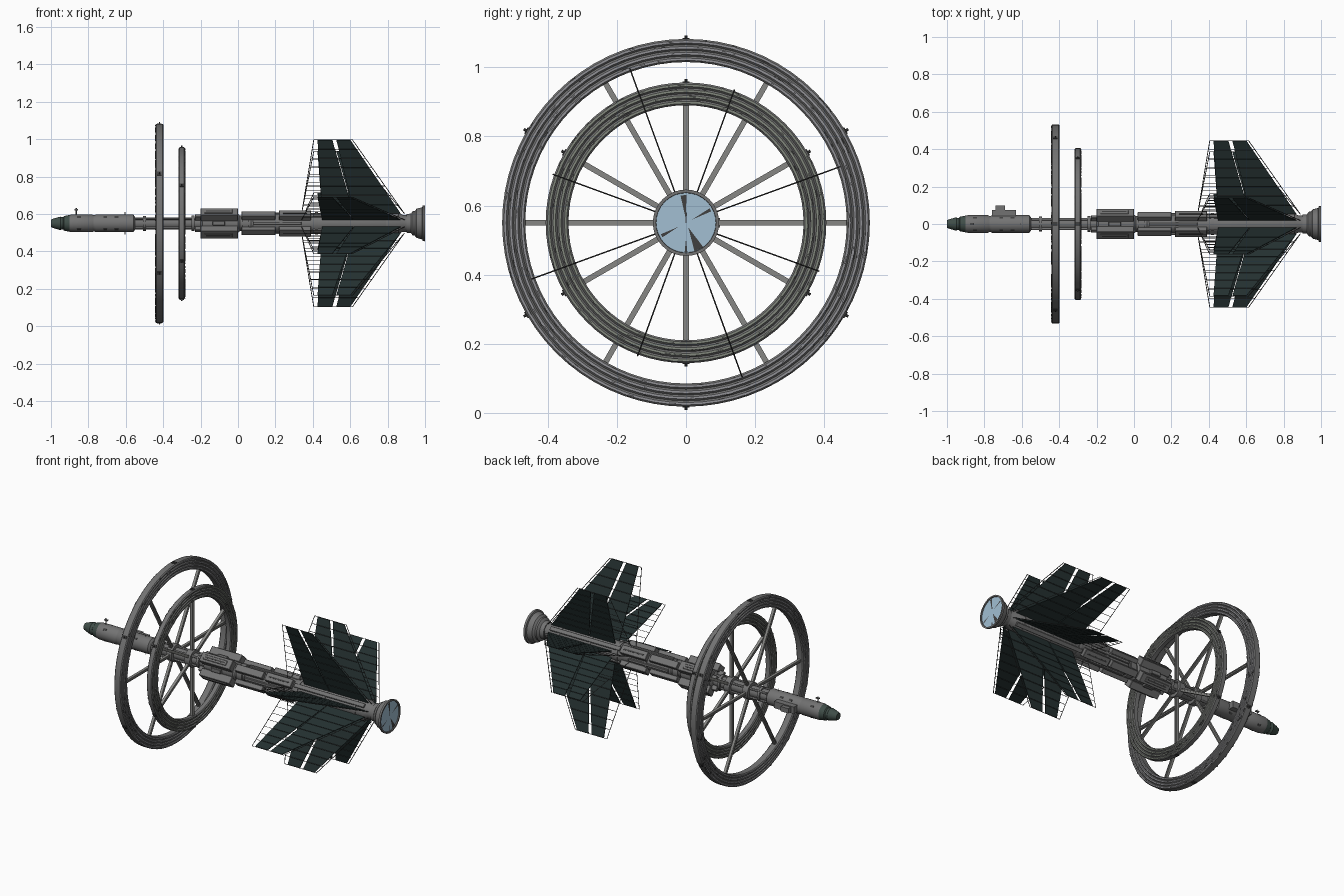
import bpy, bmesh, math, random
from math import cos, sin, pi, radians
from mathutils import Vector, Matrix

cube = bpy.data.objects.get("Cube")
if cube:
    bpy.data.objects.remove(cube, do_unlink=True)
random.seed(4)
AXIS_Z = 0.55


def material(name, rgb):
    m = bpy.data.materials.new(name)
    m.use_nodes = True
    m.diffuse_color = (*rgb, 1)
    m.node_tree.nodes["Principled BSDF"].inputs["Base Color"].default_value = (*rgb, 1)
    return m


HULL = material("hull grey", (0.17, 0.17, 0.17))
LIGHT = material("ring grey", (0.29, 0.29, 0.31))
GREEN = material("ring green grey", (0.23, 0.25, 0.21))
DARK = material("dark grey", (0.05, 0.05, 0.05))
PANEL = material("radiator panel", (0.018, 0.03, 0.03))
NOSE = material("nose green", (0.05, 0.075, 0.065))
GLOW = material("engine blue", (0.36, 0.52, 0.65))
SPOKE = material("spoke grey", (0.24, 0.24, 0.23))


def finish(bm, name, mats, smooth=False):
    bmesh.ops.recalc_face_normals(bm, faces=bm.faces)
    me = bpy.data.meshes.new(name)
    bm.to_mesh(me)
    bm.free()
    for m in mats:
        me.materials.append(m)
    ob = bpy.data.objects.new(name, me)
    ob.location.z = AXIS_Z
    bpy.context.collection.objects.link(ob)
    if smooth:
        bpy.ops.object.select_all(action='DESELECT')
        ob.select_set(True)
        bpy.context.view_layer.objects.active = ob
        bpy.ops.object.shade_smooth_by_angle(angle=radians(35))
    return ob


def lathe(name, profile, mats, sides=32, closed=False, rule=None):
    """Spin (x, radius) points about the long axis."""
    bm = bmesh.new()
    rings = [[bm.verts.new((x, r * cos(2 * pi * i / sides), r * sin(2 * pi * i / sides)))
              for i in range(sides)] for x, r in profile]
    pairs = list(zip(rings, rings[1:])) + ([(rings[-1], rings[0])] if closed else [])
    for k, (a, b) in enumerate(pairs):
        for i in range(sides):
            j = (i + 1) % sides
            f = bm.faces.new((a[i], a[j], b[j], b[i]))
            f.material_index = rule(k) if rule else 0
    if not closed:
        bm.faces.new(rings[0])
        bm.faces.new(rings[-1])
    return finish(bm, name, mats, True)


def place(angle):
    """Turn about the long axis; zero points to +y, ninety to +z."""
    return Matrix.Rotation(radians(angle), 4, 'X')


def box(bm, lo, hi, angle=0, mat=0):
    lo, hi = Vector(lo), Vector(hi)
    m = place(angle) @ Matrix.Translation((lo + hi) / 2) @ Matrix.Diagonal((*(hi - lo), 1))
    for v in bmesh.ops.create_cube(bm, size=1, matrix=m)["verts"]:
        for f in v.link_faces:
            f.material_index = mat


def rod(bm, a, b, radius, angle=0, sides=4):
    a, b = Vector(a), Vector(b)
    turn = (b - a).to_track_quat('Z', 'Y').to_matrix().to_4x4()
    bmesh.ops.create_cone(bm, cap_ends=True, segments=sides, radius1=radius, radius2=radius,
                          depth=(b - a).length,
                          matrix=place(angle) @ Matrix.Translation((a + b) / 2) @ turn)


# Central hull and nose
lathe("nose_cone", [(-1, 0.02), (-0.985, 0.026), (-0.95, 0.036), (-0.945, 0.033),
                    (-0.935, 0.033), (-0.93, 0.039), (-0.9, 0.045)], [NOSE])
lathe("crew_section", [(-0.9, 0.045), (-0.89, 0.047), (-0.78, 0.047), (-0.775, 0.044),
                       (-0.765, 0.044), (-0.76, 0.047), (-0.56, 0.047), (-0.55, 0.034)], [HULL])
lathe("spine", [(-0.555, 0.032), (-0.2, 0.032), (-0.19, 0.05), (0, 0.05), (0.01, 0.042),
                (0.07, 0.042), (0.08, 0.05), (0.38, 0.05), (0.4, 0.056),
                (0.86, 0.056), (0.88, 0.045), (0.94, 0.045)], [HULL])
lathe("engine_bell", [(0.9, 0.05), (0.925, 0.052), (0.935, 0.066), (0.945, 0.066), (0.955, 0.078),
                      (0.985, 0.086), (0.988, 0.095), (1, 0.096), (1, 0.087), (0.992, 0.086)], [HULL])
lathe("engine_glow", [(0.99, 0.087), (0.994, 0.087)], [GLOW])

# Dark vanes on the engine disc
bm = bmesh.new()
for angle, r0, r1, w in ((28, .02, .08, .005), (95, .015, .08, .009), (90, -.01, .03, .003),
                         (208, .025, .08, .005), (270, .045, .085, .004), (296, .015, .085, .014)):
    tri = [(0.996, r0, 0), (0.996, r1, -w), (0.996, r1, w)]
    bm.faces.new([bm.verts.new(place(angle) @ Vector(p)) for p in tri])
finish(bm, "engine_vanes", [DARK])

# Collars along the hull
for i, (x, r) in enumerate(((-0.5, .04), (-0.42, .05), (-0.3, .05), (-0.24, .042),
                            (0.04, .05), (0.23, .055), (0.42, .06), (0.6, .059), (0.8, .059))):
    w = 0.018 if r == .05 else 0.008
    lathe(f"collar_{i + 1}", [(x - w, r - .012), (x - w, r), (x + w, r), (x + w, r - .012)], [HULL])

# Pods, conduits and tanks clamped round the hull
bm = bmesh.new()
for q in range(4):
    a = 45 + 90 * q
    box(bm, (-0.2, .045, -.028), (0, .088, .028), a)
    box(bm, (-0.18, .087, -.014), (-0.03, .093, .014), a)
    box(bm, (-0.135, .045, -.012), (-0.07, .064, .012), a + 45)
    box(bm, (0.02, .045, -.02), (0.2, .072, .02), a)
    box(bm, (0.22, .045, -.024), (0.39, .076, .024), a)
    box(bm, (0.08, .045, -.008), (0.34, .058, .008), a + 45)
    box(bm, (0.4, .045, -.012), (0.86, .064, .012), a)
    rod(bm, (-0.55, .036, 0), (-0.2, .036, 0), .007, a, 8)
    box(bm, (-0.23, .03, -.01), (-0.19, .058, .01), a)
bmesh.ops.bevel(bm, geom=bm.edges[:], offset=0.002, segments=1, affect='EDGES')
finish(bm, "hull_pods", [HULL])

# Hatches and dark slots on the hull
bm = bmesh.new()
for q in range(4):
    for x in (-0.86, -0.72, -0.66):
        box(bm, (x, .044, -.006), (x + .02, .048, .006), 45 + 90 * q)
    box(bm, (-0.17, .09, -.004), (-0.04, .094, .004), 45 + 90 * q)
    box(bm, (0.24, .073, -.004), (0.37, .078, .004), 45 + 90 * q)
finish(bm, "hull_slots", [DARK])

# Side docking module and masts
bm = bmesh.new()
box(bm, (-0.76, .04, -.02), (-0.63, .075, .02))
box(bm, (-0.74, .07, -.014), (-0.69, .098, .014))
rod(bm, (-0.865, 0, .04), (-0.865, 0, .083), .003)
box(bm, (-0.875, -.006, .07), (-0.855, .006, .076))
for s in (-1, 1):
    rod(bm, (-0.605, 0, s * .04), (-0.605, 0, s * .06), .003)
finish(bm, "dock_and_masts", [HULL])


def habitat_ring(name, x, half, r0, r1, face_mat, first_spoke):
    """Banded wheel with spokes, rim studs and window dashes."""
    step = (r1 - r0) / 4
    d = 0.005
    side = []
    for b in range(4):
        lo, hi = r0 + b * step, r0 + (b + 1) * step
        side += [(half - d, lo), (half, lo + d), (half, hi - d), (half - d, hi)]
    profile = [(x + o, r) for o, r in side] + [(x - o, r) for o, r in reversed(side)]
    n = len(side)

    def rule(k):
        if k in (n - 1, 2 * n - 1):
            return 0
        return 1 if k % 4 == 1 else 0
    lathe(name, profile, [HULL, face_mat], 72, True, rule)

    bm = bmesh.new()
    for i in range(6):
        a = first_spoke + 60 * i
        for s in (-1, 1):
            box(bm, (x - .008, .035, s * .005 - .003), (x + .008, r0 + .005, s * .005 + .003), a)
        box(bm, (x - .005, .035, -.004), (x + .005, r0, .004), a)
    finish(bm, name + "_spokes", [SPOKE])

    bm = bmesh.new()
    for i in range(6):
        a = first_spoke + 60 * i + (30 if first_spoke == 0 else 0)
        rod(bm, (x, r1 - .005, 0), (x, r1 + .01, 0), .004, a, 6)
        box(bm, (x - .012, r1 - .003, -.01), (x + .012, r1 + .003, .01), a)
    for b in range(4):
        for i in range(48):
            a = random.uniform(0, 360)
            r = r0 + (b + random.choice((0.3, 0.5, 0.75))) * step
            w = random.uniform(.003, .011)
            box(bm, (x - half - .001, r - .001, -w), (x + half + .001, r + .001, w), a)
    finish(bm, name + "_windows", [DARK])


habitat_ring("large_ring", -0.42, 0.022, 0.465, 0.532, LIGHT, 0)
habitat_ring("small_ring", -0.30, 0.017, 0.34, 0.406, GREEN, 30)


def fin(name, angle, tip):
    """Radiator fin: two tapering columns of panels inside a thin frame."""
    root, rows, gap = 0.055, 8, 0.003
    edge = lambda a, b, r: a + (b - a) * (r - root) / (tip - root)
    bm = bmesh.new()
    for i in range(rows):
        ra = root + (tip - root) * i / rows + gap / 2
        rb = root + (tip - root) * (i + 1) / rows - gap / 2
        slit = 0.002 + 0.0012 * i
        for (a0, a1, oa), (b0, b1, ob) in (((.45, .425, 0), (.62, .515, -slit)),
                                           ((.62, .515, slit), (.87, .60, 0))):
            corners = [(edge(a0, a1, ra) + oa, ra), (edge(b0, b1, ra) + ob, ra),
                       (edge(b0, b1, rb) + ob, rb), (edge(a0, a1, rb) + oa, rb)]
            face = bm.faces.new([bm.verts.new(place(angle) @ Vector((x, r, -.002)))
                                 for x, r in corners])
            out = bmesh.ops.extrude_face_region(bm, geom=[face])["geom"]
            bmesh.ops.translate(bm, verts=[v for v in out if isinstance(v, bmesh.types.BMVert)],
                                vec=place(angle) @ Vector((0, 0, .004)))
    finish(bm, name + "_panels", [PANEL])

    bm = bmesh.new()
    rod(bm, (.34, root, 0), (.405, tip, 0), .002, angle)
    rod(bm, (.89, root, 0), (.612, tip, 0), .002, angle)
    rod(bm, (.62, root, 0), (.515, tip * .7, 0), .0015, angle)
    for i in range(1, rows + 1):
        r = root + (tip - root) * i / rows
        rod(bm, (edge(.34, .405, r), r, 0), (edge(.89, .612, r), r, 0), .0015, angle)
    finish(bm, name + "_frame", [DARK])


# Eight fins, long and short in turn
for q in range(4):
    fin(f"long_fin_{q + 1}", 20 + 90 * q, 0.475)
    fin(f"short_fin_{q + 1}", 70 + 90 * q, 0.41)
